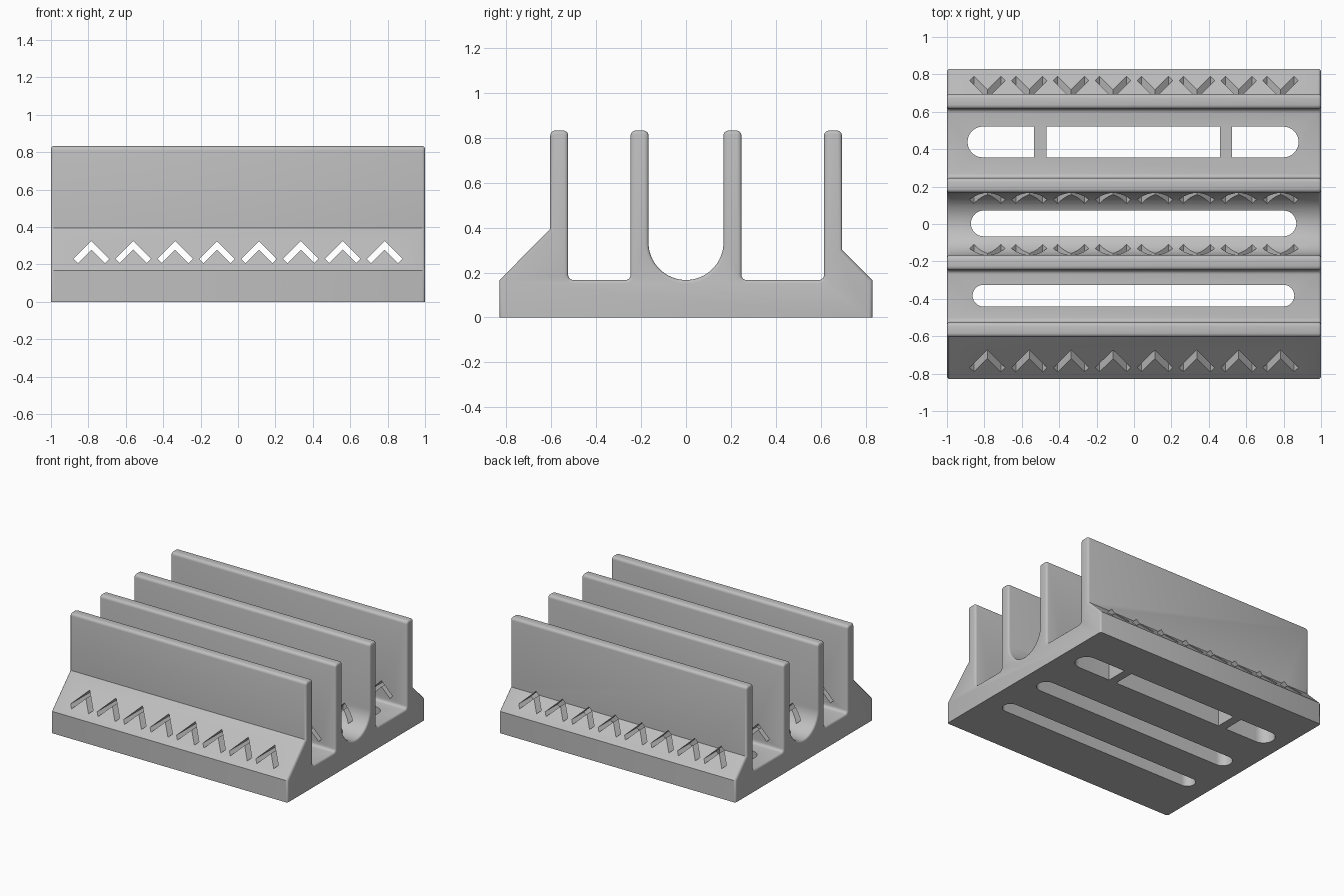
import bpy, bmesh
from math import sin, cos, pi, radians
from mathutils import Vector

cube = bpy.data.objects.get("Cube")
if cube:
    bpy.data.objects.remove(cube)

grey = bpy.data.materials.new("plain grey")
grey.use_nodes = True
colour = (0.52, 0.52, 0.52, 1)
grey.diffuse_color = colour
grey.node_tree.nodes["Principled BSDF"].inputs["Base Color"].default_value = colour

HEIGHT, FLOOR, RADIUS = 0.833, 0.167, 0.022


def rounded(prev, corner, nxt, r, steps=4):
    """Fillet points for a right-angled corner."""
    c = Vector(corner)
    a = (Vector(prev) - c).normalized() * r
    b = (Vector(nxt) - c).normalized() * r
    turns = [i * pi / 2 / steps for i in range(steps + 1)]
    return [c + a * (1 - sin(t)) + b * (1 - cos(t)) for t in turns]


def prism(name, outline, axis, start, end):
    """Extrude a 2D outline along the x, y or z axis."""
    def place(p, d):
        co = list(p)
        co.insert(axis, d)
        return co
    bm = bmesh.new()
    face = bm.faces.new([bm.verts.new(place(p, start)) for p in outline])
    ext = bmesh.ops.extrude_face_region(bm, geom=[face])
    move = Vector((0, 0, 0))
    move[axis] = end - start
    bmesh.ops.translate(bm, vec=move,
                        verts=[g for g in ext["geom"] if isinstance(g, bmesh.types.BMVert)])
    bmesh.ops.recalc_face_normals(bm, faces=bm.faces)
    mesh = bpy.data.meshes.new(name)
    bm.to_mesh(mesh)
    bm.free()
    mesh.materials.append(grey)
    obj = bpy.data.objects.new(name, mesh)
    bpy.context.collection.objects.link(obj)
    return obj


# Cross-section of the rack: base, four walls, two flat channels, one round one
corners = [(-0.83, 0), (-0.83, FLOOR), (-0.605, 0.395), (-0.605, HEIGHT), (-0.525, HEIGHT),
           (-0.525, FLOOR), (-0.247, FLOOR), (-0.247, HEIGHT), (-0.167, HEIGHT), "cradle",
           (0.167, HEIGHT), (0.247, HEIGHT), (0.247, FLOOR), (0.615, FLOOR), (0.615, HEIGHT),
           (0.695, HEIGHT), (0.695, 0.302), (0.83, FLOOR), (0.83, 0)]
bottom = (0, FLOOR)
section = []
for i, p in enumerate(corners):
    if p == "cradle":
        section += [(-0.167 * cos(a), 0.334 - 0.167 * sin(a))
                    for a in [k * pi / 32 for k in range(33)]]
    elif p[1] == HEIGHT or (p[1] == FLOOR and abs(p[0]) < 0.7):
        near = [(p[0] * 1.0, 0) if q == "cradle" else q for q in (corners[i - 1], corners[i + 1])]
        section += rounded(near[0], p, near[1], RADIUS)
    else:
        section.append(p)
rack = prism("rack_body", section, 0, -1, 1)

# Soft edges on both ends, leaving the underside sharp
bm = bmesh.new()
bm.from_mesh(rack.data)
ends = [e for e in bm.edges
        if e.verts[0].co.x * e.verts[1].co.x > 0 and max(v.co.z for v in e.verts) > 0.01]
bmesh.ops.bevel(bm, geom=ends, offset=0.015, segments=3, profile=0.5,
                affect='EDGES', clamp_overlap=False)
bm.to_mesh(rack.data)
bm.free()


def cut(cutter):
    mod = rack.modifiers.new(cutter.name, 'BOOLEAN')
    mod.operation, mod.solver, mod.object = 'DIFFERENCE', 'EXACT', cutter
    bpy.context.view_layer.objects.active = rack
    bpy.ops.object.modifier_apply(modifier=mod.name)
    bpy.data.objects.remove(cutter)


def slot(x0, x1, y0, y1, round_left=True, round_right=True):
    """Outline of a slot whose ends may be round or square."""
    r, mid = (y1 - y0) / 2, (y0 + y1) / 2
    arc = [k * pi / 16 - pi / 2 for k in range(17)]
    right = [(x1 - r + r * cos(a), mid + r * sin(a)) for a in arc] if round_right \
        else [(x1, y0), (x1, y1)]
    left = [(x0 + r - r * cos(a), mid - r * sin(a)) for a in arc] if round_left \
        else [(x0, y1), (x0, y0)]
    return right + left


# Drain slots through the floor; the rear one is split by two ribs
slots = [slot(-0.863, 0.857, -0.441, -0.325), slot(-0.872, 0.868, -0.066, 0.072),
         slot(-0.89, -0.535, 0.356, 0.521, True, False),
         slot(-0.468, 0.46, 0.356, 0.521, False, False),
         slot(0.525, 0.88, 0.356, 0.521, False, True)]
for outline in slots:
    cut(prism("slot_cutter", outline, 2, -0.1, 0.3))

# Row of chevron holes running through all the walls
chevron = [(0, 0.325), (0.095, 0.23), (0.072, 0.207), (0, 0.279), (-0.072, 0.207), (-0.095, 0.23)]
for k in range(8):
    x = (k - 3.5) * 0.224
    cut(prism("chevron_cutter", [(x + px, pz) for px, pz in chevron], 1, -1, 1))

# Smooth the fillets and the cradle, keep real edges sharp
for o in bpy.context.selected_objects:
    o.select_set(False)
rack.select_set(True)
bpy.context.view_layer.objects.active = rack
bpy.ops.object.shade_smooth_by_angle(angle=radians(32))
